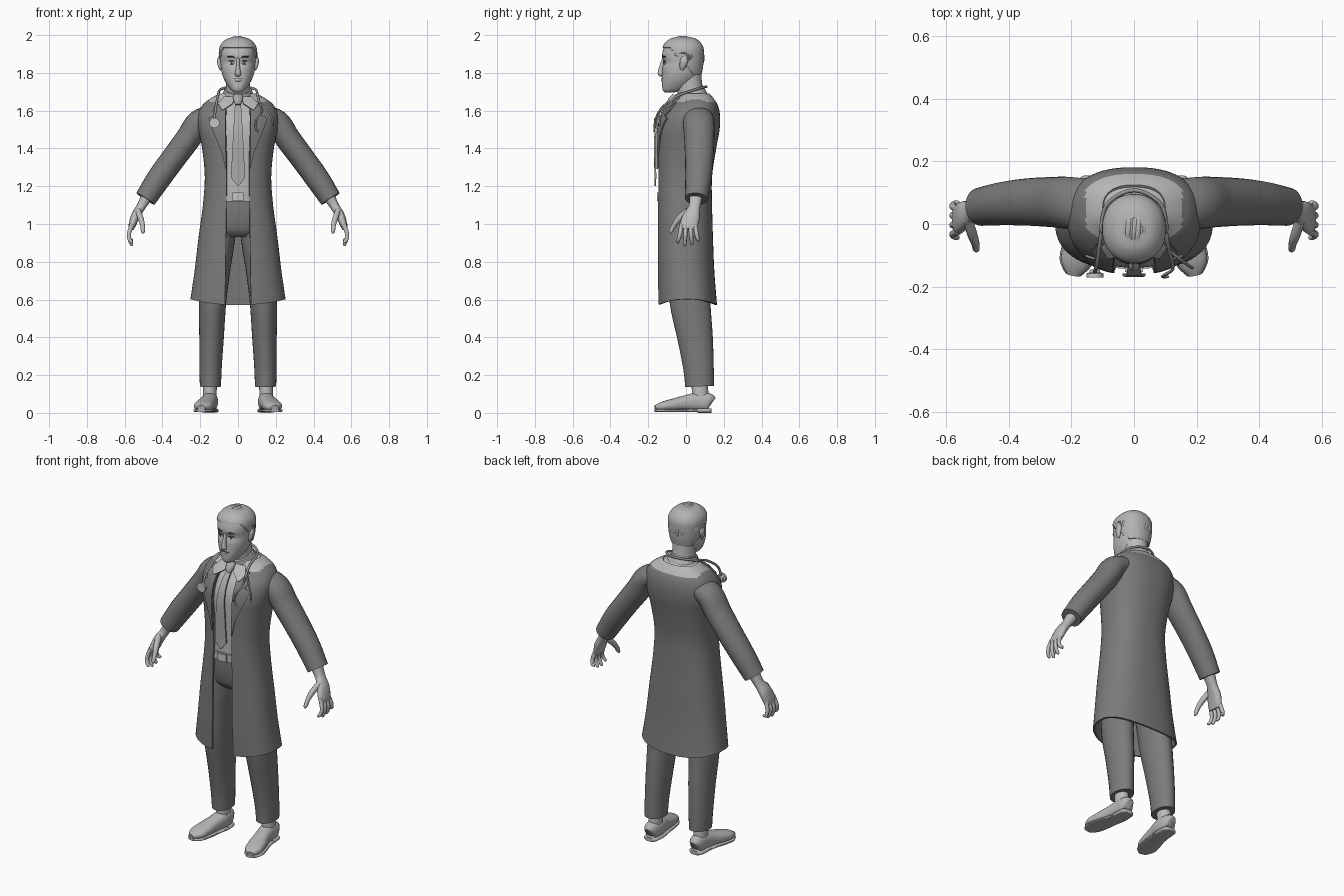
import bpy, bmesh, math, random
from mathutils import Vector

if "Cube" in bpy.data.objects:
    bpy.data.objects.remove(bpy.data.objects["Cube"])
random.seed(4)


def material(name, g):
    m = bpy.data.materials.new(name)
    m.use_nodes = True
    m.diffuse_color = (g, g, g, 1)
    m.node_tree.nodes["Principled BSDF"].inputs["Base Color"].default_value = (g, g, g, 1)
    return m


SKIN, HAIR, SHIRT = material("skin", .5), material("hair", .45), material("shirt", .48)
COAT, TROUSER, TIE = material("coat", .2), material("trousers", .2), material("tie", .4)
LEATHER, METAL = material("shoe leather", .46), material("belt and metal", .55)
DARK, TUBE = material("dark detail", .07), material("rubber tube", .3)


def spline(rows, k=5):
    """Smooth curve through rows of numbers."""
    out = []
    for i in range(len(rows) - 1):
        p0, p1, p2 = rows[max(i - 1, 0)], rows[i], rows[i + 1]
        p3 = rows[min(i + 2, len(rows) - 1)]
        for s in range(k):
            t = s / k
            out.append([.5 * (2 * b + (c - a) * t + (2 * a - 5 * b + 4 * c - d) * t * t
                              + (3 * b - a - 3 * c + d) * t ** 3)
                        for a, b, c, d in zip(p0, p1, p2, p3)])
    return out + [list(rows[-1])]


def finish(name, bm, mats, mirror=False, thick=0, offset=-1, paint=None, recalc=True):
    if recalc:
        bmesh.ops.recalc_face_normals(bm, faces=bm.faces)
    if paint:
        for f in bm.faces:
            f.material_index = paint(f.calc_center_median())
    me = bpy.data.meshes.new(name)
    bm.to_mesh(me)
    bm.free()
    for m in mats:
        me.materials.append(m)
    me.shade_smooth()
    me.set_sharp_from_angle(angle=math.radians(45))
    ob = bpy.data.objects.new(name, me)
    bpy.context.collection.objects.link(ob)
    if thick:
        mod = ob.modifiers.new("thickness", 'SOLIDIFY')
        mod.thickness, mod.offset = thick, offset
        ob.modifiers.new("edges", 'EDGE_SPLIT').split_angle = math.radians(45)
    if mirror:
        ob.modifiers.new("mirror", 'MIRROR').use_mirror_merge = False
    return ob


def power(v, e):
    return math.copysign(abs(v) ** e, v)


def bridge(bm, rings, closed):
    for a, b in zip(rings, rings[1:]):
        n = len(a)
        for j in range(n if closed else n - 1):
            k = (j + 1) % n
            bm.faces.new((a[j], a[k], b[k], b[j]))


def loft(name, paths, mat, ref=(1, 0, 0), n=16, p=2, k=5, mirror=False):
    """Tubes along paths of (x, y, z, radius along ref, other radius)."""
    bm = bmesh.new()
    for path in paths:
        rows, rings = spline(path, k), []
        for i, r in enumerate(rows):
            t = Vector(rows[min(i + 1, len(rows) - 1)][:3]) - Vector(rows[max(i - 1, 0)][:3])
            t.normalize()
            u = Vector(ref) - t * t.dot(Vector(ref))
            u.normalize()
            v = t.cross(u)
            angles = [math.tau * j / n for j in range(n)]
            rings.append([bm.verts.new(Vector(r[:3]) + u * r[3] * power(math.cos(a), 2 / p)
                                       + v * r[4] * power(math.sin(a), 2 / p)) for a in angles])
        bridge(bm, rings, True)
        bm.faces.new(rings[0])
        bm.faces.new(rings[-1])
    return finish(name, bm, [mat], mirror)


def shell(name, rows, mats, p=2.4, n=56, thick=0, hem=0, paint=None, keep=None, cap=False):
    """Upright body from rows (z, front y, back y, half width, half of front gap)."""
    bm, rings = bmesh.new(), []
    gapped = len(rows[0]) > 4
    for i, r in enumerate(rows):
        d = math.asin((r[4] / r[3]) ** (p / 2)) if gapped else 0
        ring = []
        for j in range(n + 1 if gapped else n):
            a = d - math.pi / 2 + (math.tau - 2 * d) * j / n
            c, s = math.cos(a), math.sin(a)
            lift = hem * c * c * max(0, 1 - i / 5)
            ring.append(bm.verts.new((r[3] * power(c, 2 / p), (r[1] + r[2]) / 2
                                      + (r[2] - r[1]) / 2 * power(s, 2 / p), r[0] + lift)))
        rings.append(ring)
    bridge(bm, rings, not gapped)
    if cap:
        bm.faces.new(rings[0][::-1])
        bm.faces.new(rings[-1])
    if keep:
        bad = [f for f in bm.faces if not keep(f.calc_center_median())]
        bmesh.ops.delete(bm, geom=bad, context='FACES')
    return finish(name, bm, mats, thick=thick, paint=paint, recalc=False)


def front_y(rows, x, z, p):
    for a, b in zip(rows, rows[1:]):
        if z <= b[0]:
            break
    t = min(max((z - a[0]) / (b[0] - a[0]), 0), 1)
    f, k, w = (a[i] + (b[i] - a[i]) * t for i in (1, 2, 3))
    return (f + k) / 2 - (k - f) / 2 * max(0, 1 - abs(x / w) ** p) ** (1 / p)


def drape(name, outline, mat, rows, off, thick=.006, p=2.4, mirror=True):
    """Thin plate lying on a body front; outline rows are (z, x start, x end)."""
    bm, rings, n = bmesh.new(), [], 8
    for a, b in zip(outline, outline[1:]):
        for s in range(5):
            z, x0, x1 = (q + (r - q) * s / 4 for q, r in zip(a, b))
            if s or not rings:
                xs = [x0 + (x1 - x0) * j / n for j in range(n + 1)]
                rings.append([bm.verts.new((x, front_y(rows, x, z, p) - off, z)) for x in xs])
    bridge(bm, rings, False)
    return finish(name, bm, [mat], mirror, thick, 0, recalc=False)


# Long coat, pale around the neck, open at the front
coat_rows = spline([
    (.572, -.148, .164, .252, .07), (.75, -.152, .15, .23, .066), (.92, -.153, .143, .21, .064),
    (1.1, -.152, .138, .186, .062), (1.25, -.15, .138, .176, .06), (1.4, -.152, .16, .19, .062),
    (1.5, -.148, .178, .21, .065), (1.575, -.122, .18, .212, .064), (1.63, -.078, .168, .188, .06),
    (1.665, -.04, .146, .145, .055), (1.69, -.025, .125, .1, .045)])
shell("coat", coat_rows, [COAT, SHIRT], thick=.01, hem=.03,
      paint=lambda c: int(c.z > 1.643 and abs(c.x) < .155))
drape("lapels", [(1.29, .062, .064), (1.38, .064, .085), (1.5, .066, .135), (1.56, .066, .155),
                 (1.575, .066, .12), (1.6, .064, .135), (1.645, .06, .11)],
      COAT, coat_rows, .006, .008)
loft("sleeves", [[(.12, .06, 1.575, .08, .055), (.205, .067, 1.54, .083, .066),
                  (.262, .07, 1.455, .08, .067), (.345, .07, 1.343, .075, .065),
                  (.42, .065, 1.24, .069, .064), (.49, .055, 1.133, .061, .057)]],
     COAT, ref=(0, 1, 0), n=24, mirror=True)

# Shirt, collar and tie
shell("shirt", [(r[0], r[1] + .013, r[2] - .014, r[3] - .014) for r in coat_rows if r[0] > 1.1],
      [SHIRT], cap=True)
loft("collar_band", [[(0, .035, 1.655, .095, .085), (0, .025, 1.685, .082, .082),
                      (0, .017, 1.71, .073, .077)]], SHIRT, n=32)
drape("collar_wings", [(1.605, .075, .085), (1.635, .03, .105), (1.672, .012, .075)],
      SHIRT, coat_rows, .014)
drape("tie", [(1.2, -.002, .002), (1.245, -.037, .037), (1.45, -.027, .027), (1.645, -.015, .015)],
      TIE, coat_rows, .013, .009, mirror=False)
loft("tie_knot", [[(0, -.058, 1.68, .026, .014), (0, -.078, 1.655, .024, .018),
                   (0, -.092, 1.63, .014, .012)]], TIE)

# Trousers and belt
shell("trouser_hips", spline([(.93, -.08, .08, .1), (.97, -.115, .11, .15),
                              (1.06, -.132, .12, .165), (1.15, -.134, .122, .165)]),
      [TROUSER], cap=True)
loft("trouser_legs", [[(.085, 0, 1.02, .083, .11), (.1, .005, .88, .078, .11),
                       (.12, .012, .74, .076, .109), (.135, .022, .58, .072, .107),
                       (.14, .048, .4, .065, .094), (.145, .066, .24, .059, .081),
                       (.146, .072, .14, .056, .076)]], TROUSER, n=28, mirror=True)
belt_rows = [(1.12, -.144, .125, .17), (1.168, -.144, .125, .17)]
shell("belt", belt_rows, [LEATHER], cap=True)
drape("belt_buckle", [(1.122, -.028, .028), (1.166, -.028, .028)], METAL, belt_rows, .005,
      .009, mirror=False)

# Socks and shoes, toes turned out
loft("socks", [[(.15, .076, .07, .037, .045), (.148, .072, .17, .036, .042)]], SKIN, mirror=True)
shoe = [(.15, .136, .05, .02, .03), (.15, .12, .057, .038, .048), (.15, .06, .058, .044, .05),
        (.16, 0, .052, .044, .042), (.175, -.07, .042, .05, .033), (.187, -.125, .034, .047, .025),
        (.195, -.163, .027, .02, .013)]
loft("shoes", [shoe], LEATHER, n=24, p=2.3, mirror=True)
loft("shoe_soles", [[(x, y, .012, r + .004, .008) for x, y, z, r, h in shoe],
                    [(x, y, .012, r + .003, .012) for x, y, z, r, h in shoe[:3]]],
     LEATHER, n=24, p=3.5, mirror=True)

# Hands: palm, four fingers and a thumb
loft("palms", [[(.485, .052, 1.14, .035, .03), (.514, .045, 1.09, .031, .024),
                (.541, .03, 1.045, .044, .024), (.56, .015, .995, .048, .019),
                (.566, .012, .972, .042, .014)]], SKIN, ref=(0, 1, 0), p=2.4, mirror=True)
fingers = []
for i, tip in enumerate((.897, .884, .889, .908)):
    y, fan = .012 + (i - 1.5) * .024, (i - 1.5) * .005
    fingers.append([(.561, y, 1.0, .011, .012), (.577, y + fan, .95, .0115, .0115),
                    (.575, y + 2 * fan, .92, .01, .01), (.564, y + 2.5 * fan, tip + .008, .009, .009),
                    (.56, y + 2.5 * fan, tip, .004, .004)])
fingers.append([(.53, .01, 1.07, .018, .016), (.515, -.035, 1.03, .017, .016),
                (.506, -.062, .995, .013, .013), (.503, -.08, .962, .011, .011),
                (.503, -.086, .95, .004, .004)])
loft("fingers", fingers, SKIN, ref=(0, 1, 0), n=10, k=4, mirror=True)

# Head and neck
loft("neck", [[(0, .035, 1.64, .068, .07), (0, .02, 1.72, .063, .068), (0, .01, 1.8, .064, .07)]],
     SKIN, n=28)
head_rows = spline([
    (1.697, -.112, -.06, .02), (1.712, -.124, -.01, .04), (1.75, -.127, .045, .066),
    (1.79, -.126, .07, .083), (1.825, -.125, .08, .089), (1.855, -.118, .086, .092),
    (1.887, -.126, .088, .093), (1.92, -.122, .088, .093), (1.95, -.108, .076, .083),
    (1.975, -.07, .045, .052)])
shell("head", head_rows, [SKIN], p=2.2, cap=True)
loft("nose", [[(0, -.117, 1.88, .007, .007), (0, -.127, 1.84, .009, .012),
               (0, -.134, 1.805, .014, .015), (0, -.133, 1.793, .017, .014),
               (0, -.124, 1.784, .01, .006)]], SKIN)
loft("ears", [[(.09, -.022, 1.815, .005, .008), (.096, -.018, 1.835, .01, .016),
               (.1, -.01, 1.865, .011, .021), (.098, -.006, 1.886, .006, .012)]],
     SKIN, mirror=True)
loft("lips", [[(-.027, -.113, 1.764, .004, .003), (0, -.127, 1.762, .008, .006),
               (.027, -.113, 1.764, .004, .003)]], SKIN, ref=(0, 0, 1))
for name, outline, mat, off in (
        ("eyebrows", [(1.879, .016, .052), (1.888, .024, .06)], DARK, .002),
        ("eyes", [(1.846, .024, .044), (1.853, .018, .051), (1.86, .023, .047)], METAL, .002),
        ("irises", [(1.847, .031, .037), (1.853, .029, .04), (1.86, .03, .039)], DARK, .004),
        ("eyelids", [(1.86, .019, .051), (1.864, .023, .048)], DARK, .003),
        ("mouth_line", [(1.767, 0, .027), (1.771, 0, .026)], DARK, .004)):
    drape(name, outline, mat, head_rows, off, .003, p=2.2)

# Swept-back hair: a cap with tapering locks over it
hair_rows = spline([(1.78, -.1, .08, .08), (1.83, -.12, .09, .094), (1.88, -.125, .094, .1),
                    (1.925, -.125, .094, .1), (1.955, -.115, .082, .088), (1.98, -.085, .055, .06),
                    (1.99, -.05, .02, .02)], 8)
shell("hair_cap", hair_rows, [HAIR], p=2.2, n=80, thick=.01,
      keep=lambda c: c.z > min(1.932, max(1.79, 1.932 - (c.y + .085) * 1.1)))
locks = []
for i in range(26):
    side = math.radians(-72 + 144 * i / 25)
    start, end = 26 + random.uniform(-4, 8), 196 + random.uniform(-12, 14)
    lock = []
    for s in range(7):
        t = s / 6
        th, ph = math.radians(start + (end - start) * t), side + .22 * math.cos(side) * (t - .5)
        fat = (.005, .009, .011, .0105, .01, .008, .002)[s]
        lift = 1 + (i % 3 - 1) * .012
        lock.append((.097 * lift * math.sin(ph), -.015 - .106 * lift * math.cos(ph) * math.cos(th),
                     1.87 + .117 * lift * math.cos(ph) * math.sin(th), fat, fat * .8))
    locks.append(lock)
loft("hair_locks", locks, HAIR, n=8, k=4)

# Stethoscope hung round the neck
r = .0065
loop = [(-.125, -.152, 1.555), (-.118, -.128, 1.615), (-.106, -.04, 1.68), (-.088, .06, 1.715),
        (0, .108, 1.727), (.088, .06, 1.715), (.104, -.04, 1.68), (.115, -.095, 1.635)]
prong_a = [(.112, -.085, 1.642), (.15, -.115, 1.615), (.178, -.135, 1.565), (.186, -.14, 1.52)]
prong_b = [(.112, -.085, 1.642), (.125, -.14, 1.6), (.098, -.162, 1.55), (.092, -.168, 1.51),
           (.108, -.168, 1.49)]
loft("stethoscope_tube", [[q + (w, w) for q in path]
                          for path, w in ((loop, r), (prong_a, .005), (prong_b, .005))],
     TUBE, ref=(0, -.45, .9), n=10)
loft("stethoscope_bell", [[(-.125, -.145, 1.535, .015, .015), (-.125, -.155, 1.535, .018, .018),
                           (-.125, -.158, 1.535, .027, .027), (-.125, -.17, 1.535, .027, .027)]],
     METAL, n=24, k=1)
